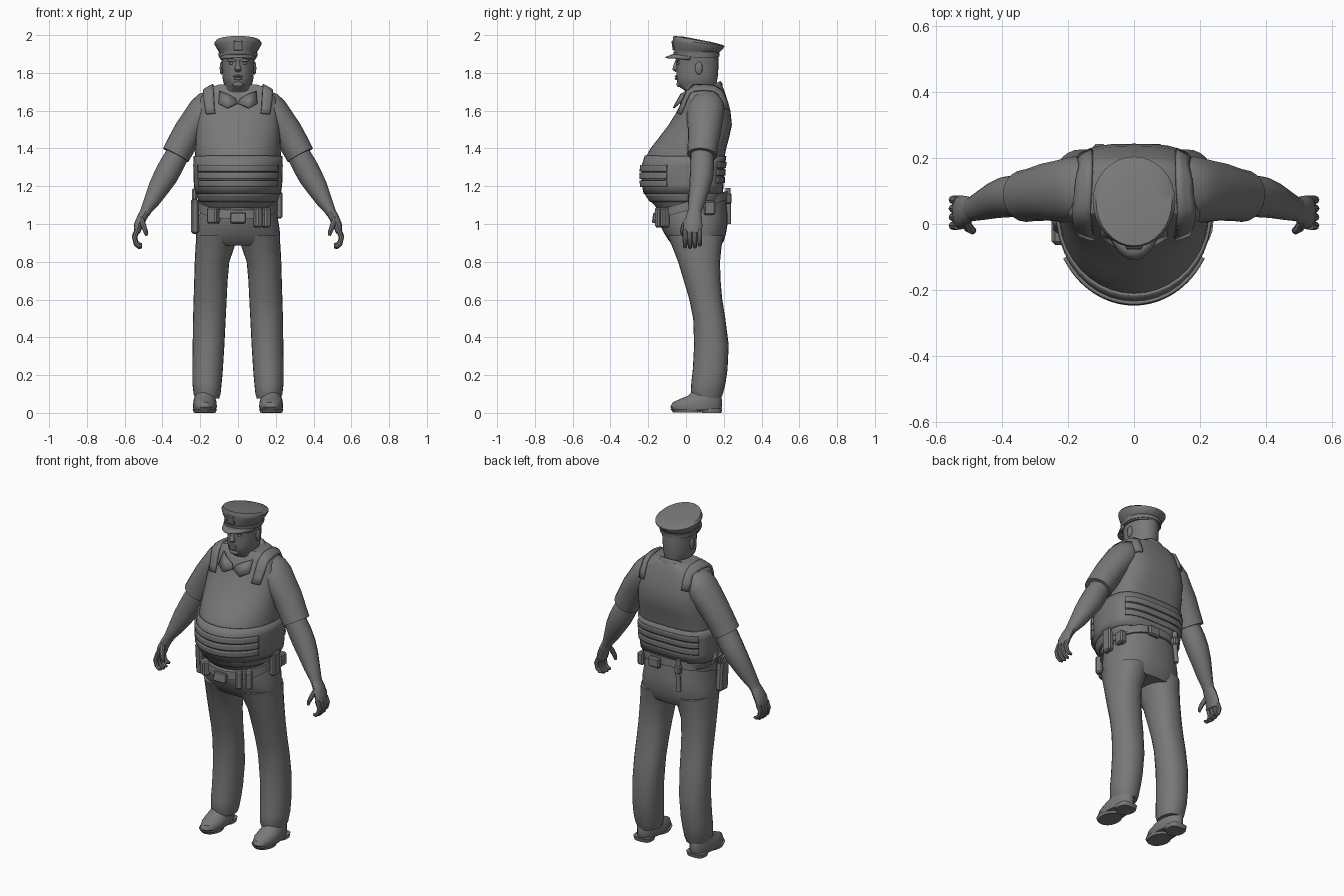
import bpy, bmesh, math
from mathutils import Vector, Matrix

grey = bpy.data.materials.new("uniform_grey")
grey.diffuse_color = (0.19, 0.19, 0.19, 1)


def finish(name, bm, angle=40, mirror=False, recalc=True):
    if recalc:
        bmesh.ops.recalc_face_normals(bm, faces=bm.faces[:])
    me = bpy.data.meshes.new(name)
    bm.to_mesh(me)
    bm.free()
    me.shade_smooth()
    me.set_sharp_from_angle(angle=math.radians(angle))
    me.materials.append(grey)
    ob = bpy.data.objects.new(name, me)
    bpy.context.collection.objects.link(ob)
    if mirror:
        ob.modifiers.new("mirror", 'MIRROR').use_mirror_merge = False
    return ob


def skin(name, rings, mirror=False, angle=40, closed=True, recalc=True):
    """Join rows of points into a surface; closed rows become a capped tube."""
    bm = bmesh.new()
    rows = [[bm.verts.new(p) for p in r] for r in rings]
    n = len(rows[0])
    for a, b in zip(rows, rows[1:]):
        for i in range(n if closed else n - 1):
            j = (i + 1) % n
            bm.faces.new((a[i], a[j], b[j], b[i]))
    if closed:
        bm.faces.new(rows[0][::-1])
        bm.faces.new(rows[-1])
    return finish(name, bm, angle, mirror, recalc)


def oval(z, rx, yf, yb, t, yc, cx=0, pb=1.0, pf=1.0, off=0.0, tilt=0.0):
    """Point on a horizontal oval with separate front and back depth."""
    c, s = math.cos(t), math.sin(t)
    p, d = (pb, yb - yc) if s > 0 else (pf, yc - yf)
    x = (rx + off) * math.copysign(abs(c) ** p, c)
    y = yc + (d + off) * math.copysign(abs(s) ** p, s)
    return (cx + x, y, z + tilt * (y - yc))


def loft(name, secs, n=32, yc=None, pb=1.0, mirror=False, angle=40):
    """Sections: z, half width, front y, back y, [centre x, [tilt]]."""
    rings = []
    for z, rx, yf, yb, *rest in secs:
        cx = rest[0] if rest else 0
        tilt = rest[1] if len(rest) > 1 else 0
        mid = (yf + yb) / 2 if yc is None else yc
        rings.append([oval(z, rx, yf, yb, 2 * math.pi * i / n, mid, cx, pb, 1, 0, tilt)
                      for i in range(n)])
    return skin(name, rings, mirror, angle)


def tube(name, pts, n=12, mirror=True):
    """Path points: x, y, z, radius across, radius along y."""
    P = [Vector(p[:3]) for p in pts]
    rings = []
    for k, p in enumerate(pts):
        t = (P[min(k + 1, len(P) - 1)] - P[max(k - 1, 0)]).normalized()
        a = Vector((0, 1, 0)).cross(t).normalized()
        b = t.cross(a)
        rings.append([P[k] + a * p[3] * math.cos(u) + b * p[4] * math.sin(u)
                      for u in [2 * math.pi * i / n for i in range(n)]])
    return skin(name, rings, mirror)


def box(name, loc, size, rot=(0, 0, 0), bevel=0.008, mirror=False):
    bm = bmesh.new()
    m = Matrix.Translation(loc)
    for a, ax in zip(rot, 'XYZ'):
        m = m @ Matrix.Rotation(math.radians(a), 4, ax)
    bmesh.ops.create_cube(bm, size=1, matrix=m @ Matrix.Diagonal((*size, 1)))
    bmesh.ops.bevel(bm, geom=bm.edges[:], offset=bevel, segments=1, affect='EDGES')
    return finish(name, bm, 30, mirror)


def ball(name, loc, size, mirror=False):
    bm = bmesh.new()
    bmesh.ops.create_uvsphere(bm, u_segments=12, v_segments=8, radius=1,
                              matrix=Matrix.Translation(loc) @ Matrix.Diagonal((*size, 1)))
    return finish(name, bm, 60, mirror)


def thicken(ob, t):
    m = ob.modifiers.new("thickness", 'SOLIDIFY')
    m.thickness, m.offset = t, 1
    return ob


# Vest torso with heavy belly
TORSO = [(1.085, .185, -.155, .185), (1.13, .208, -.195, .185), (1.17, .222, -.222, .188),
         (1.24, .227, -.228, .19), (1.31, .228, -.225, .197), (1.36, .227, -.21, .205),
         (1.40, .226, -.188, .213), (1.455, .224, -.145, .228), (1.525, .218, -.092, .243),
         (1.60, .208, -.045, .235), (1.66, .2, -.018, .218), (1.70, .18, .002, .205),
         (1.725, .14, .02, .195), (1.738, .1, .035, .185)]
YC, PB = .035, .62
vest = loft("vest", TORSO, 40, YC, PB)


def torso_at(z):
    for a, b in zip(TORSO, TORSO[1:]):
        if a[0] <= z <= b[0]:
            f = (z - a[0]) / (b[0] - a[0])
            return [u + (v - u) * f for u, v in zip(a, b)]


def band(name, z0, z1, a0, a1, off, thick):
    """Raised panel following the vest between two heights and two angles."""
    n = 40
    rows = [[oval(*torso_at(z0 + (z1 - z0) * k / 4), math.radians(a0 + (a1 - a0) * i / n),
                  YC, pb=PB, off=off) for i in range(n + 1)] for k in range(5)]
    thicken(skin(name, rows, closed=False, recalc=False), thick)


band("waist_wrap", 1.16, 1.36, -180, 180, 0, .009)
for i in range(3):
    z = 1.198 + i * .04
    band(f"front_strap_{i}", z, z + .034, -150, -30, .007, .012)
    band(f"back_strap_{i}", z + .02, z + .052, 40, 140, .007, .009)
band("vest_hem", 1.12, 1.16, -180, 180, -.002, .006)

# Shoulder straps laid over the vest
PATH = [(-.07, 1.6), (-.05, 1.63), (-.03, 1.66), (0, 1.70), (.05, 1.73), (.1, 1.74),
        (.15, 1.735), (.2, 1.71), (.23, 1.66), (.245, 1.62)]
rows = [[(x, y, z) for y, z in PATH] for x in (.197, .175, .155, .13)]
strap = skin("shoulder_straps", rows, closed=False, recalc=False)
sw = strap.modifiers.new("lay", 'SHRINKWRAP')
sw.target, sw.offset, sw.wrap_mode = vest, .002, 'ABOVE_SURFACE'
thicken(strap, .012)
strap.modifiers.new("mirror", 'MIRROR')

# Shirt collar, tilted down towards the front
loft("collar", [(1.66, .112, -.035, .195, 0, .45), (1.70, .106, -.03, .192, 0, .45),
                (1.715, .092, -.012, .182, 0, .45)], 28, .09)
flap = skin("collar_flaps", [[(.004, -.042, 1.635), (.055, -.062, 1.612), (.1, -.035, 1.635)],
                             [(.012, -.03, 1.66), (.055, -.022, 1.685), (.095, .01, 1.70)]],
            closed=False, recalc=False)
thicken(flap, .009)
flap.modifiers.new("mirror", 'MIRROR')

# Sleeves, arms and hands
tube("sleeves", [(.12, .11, 1.67, .05, .07), (.15, .108, 1.64, .075, .092),
                 (.18, .105, 1.6, .085, .1), (.22, .1, 1.545, .082, .095),
                 (.26, .098, 1.49, .08, .088), (.3, .09, 1.42, .078, .081),
                 (.33, .085, 1.365, .076, .079)], 20)
tube("forearms", [(.3, .088, 1.42, .055, .06), (.325, .085, 1.36, .062, .062),
                  (.355, .085, 1.305, .065, .064), (.385, .082, 1.25, .064, .062),
                  (.42, .072, 1.19, .056, .055), (.455, .058, 1.125, .043, .046),
                  (.485, .047, 1.075, .03, .038), (.495, .045, 1.055, .027, .036)], 16)
tube("palms", [(.485, .046, 1.075, .027, .034), (.508, .042, 1.035, .026, .043),
               (.527, .037, .995, .024, .05), (.535, .034, .955, .017, .048)])
for i in range(4):
    y, d = -.005 + .026 * i, (.004, 0, .003, .014)[i]
    tube(f"fingers_{i}", [(.533, y, .97, .014, .013), (.548, y, .925 + d, .013, .013),
                          (.54, y, .892 + d, .012, .012), (.522, y, .877 + d, .011, .011),
                          (.508, y, .878 + d, .007, .007)], 8)
tube("thumbs", [(.513, .015, 1.03, .015, .017), (.5, -.012, .99, .014, .015),
                (.489, -.02, .96, .012, .012), (.484, -.02, .938, .007, .007)], 8)

# Trousers
loft("hips", [(.885, .2, -.06, .185), (.91, .222, -.09, .2), (.95, .223, -.115, .212),
              (1.0, .216, -.14, .22), (1.05, .206, -.152, .22), (1.11, .198, -.15, .21, 0, .25)],
     32, .04, .85)


def leg(z, x0, x1, yf, yb):
    return (z, (x1 - x0) / 2, yf, yb, (x0 + x1) / 2)


loft("trouser_legs", [leg(.075, .1, .225, .035, .185), leg(.1, .092, .235, .025, .195),
                      leg(.16, .086, .242, .028, .21), leg(.23, .08, .242, .036, .22),
                      leg(.36, .072, .24, .043, .226), leg(.5, .065, .238, .038, .208),
                      leg(.6, .06, .235, .018, .192), leg(.7, .055, .232, -.012, .183),
                      leg(.8, .046, .229, -.042, .18), leg(.88, .018, .225, -.073, .188),
                      leg(.94, .004, .219, -.1, .2)], 24, pb=.9, mirror=True)

# Shoes
loft("shoes", [leg(.014, .12, .235, -.07, .18), leg(.03, .112, .238, -.083, .19),
               leg(.055, .113, .237, -.072, .19), leg(.072, .118, .234, -.035, .19),
               leg(.09, .122, .228, .01, .185), leg(.13, .128, .222, .05, .18)], 20, mirror=True)
loft("front_soles", [leg(.002, .118, .234, -.068, .08), leg(.02, .112, .24, -.082, .09)],
     20, mirror=True)
loft("heels", [leg(0, .125, .23, .085, .187), leg(.024, .12, .234, .08, .193)],
     16, pb=.6, mirror=True)

# Head and face
loft("head", [(1.62, .085, .01, .17), (1.69, .08, .01, .162), (1.712, .072, -.015, .16),
              (1.725, .062, -.034, .16), (1.745, .076, -.046, .162), (1.78, .083, -.051, .168),
              (1.82, .084, -.05, .171), (1.86, .087, -.052, .172), (1.90, .09, -.055, .17)],
     28, .06, angle=60)
tube("nose", [(0, -.046, 1.866, .009, .01), (0, -.055, 1.84, .011, .012),
              (0, -.058, 1.82, .018, .015), (0, -.05, 1.808, .014, .008)], 10, mirror=False)
ball("brows", (.033, -.044, 1.866), (.026, .011, .008), True)
ball("eyes", (.033, -.039, 1.85), (.014, .008, .007), True)
ball("upper_lip", (0, -.05, 1.782), (.027, .01, .006))
ball("lower_lip", (0, -.05, 1.769), (.022, .01, .007))
ball("chin", (0, -.035, 1.74), (.03, .016, .016))
ball("ears", (.088, .068, 1.825), (.009, .02, .034), True)

# Peaked cap
loft("cap", [(1.88, .098, -.06, .172), (1.912, .1, -.062, .176, 0, -.03),
             (1.918, .106, -.063, .182, 0, -.05), (1.95, .124, -.07, .204, 0, -.09),
             (1.96, .125, -.07, .204, 0, -.13), (1.971, .115, -.066, .19, 0, -.18),
             (1.976, .06, -.01, .13, 0, -.19)], 32, .07)
loft("cap_band", [(1.887, .102, -.065, .177), (1.907, .104, -.067, .179, 0, -.03)], 32, .07)
rows = []
for k in range(3):
    f = k / 2
    rows.append([(math.sin(a) * (.1 - .012 * f),
                  .07 - math.cos(a) * .135 - .042 * f * math.cos(a * 1.1),
                  1.895 - .017 * f - .012 * (1 - math.cos(a)))
                 for a in [math.radians(-72 + 9 * i) for i in range(17)]])
thicken(skin("cap_visor", rows, closed=False), .006)
box("cap_badge", (0, -.068, 1.945), (.05, .012, .055), (8, 0, 0), .005)

# Belt and gear
loft("belt", [(1.077, .211, -.163, .222, 0, .27), (1.124, .209, -.16, .22, 0, .27)], 36, .03, .85)
box("buckle", (0, -.168, 1.032), (.085, .018, .056), (-8, 0, 0), .005)
box("front_pouch", (-.13, -.128, 1.045), (.062, .045, .085), (0, 0, -35))
for i, (x, y) in enumerate([(.105, -.14), (.15, -.112)]):
    box(f"magazine_pouch_{i}", (x, y, 1.035), (.04, .042, .105), (0, 0, 35))
box("holster", (-.228, -.02, 1.04), (.042, .075, .18), (4, 0, 0), .01)
box("pistol_grip", (-.23, .005, 1.15), (.028, .045, .07), (-20, 0, 0))
box("radio", (.218, .04, 1.1), (.036, .06, .14), (0, 0, 0), .008)
box("radio_top", (.218, .025, 1.19), (.02, .02, .05), (0, 0, 0), .004)
box("side_pouch", (.2, .125, 1.085), (.04, .06, .075))
box("back_pouch", (.05, .228, 1.135), (.075, .028, .06))
tube("baton", [(-.105, .222, 1.19, .014, .014), (-.105, .225, 1.1, .014, .014),
               (-.112, .228, 1.0, .012, .012)], 10, mirror=False)
box("baton_holder", (-.105, .224, 1.13), (.04, .035, .05))
